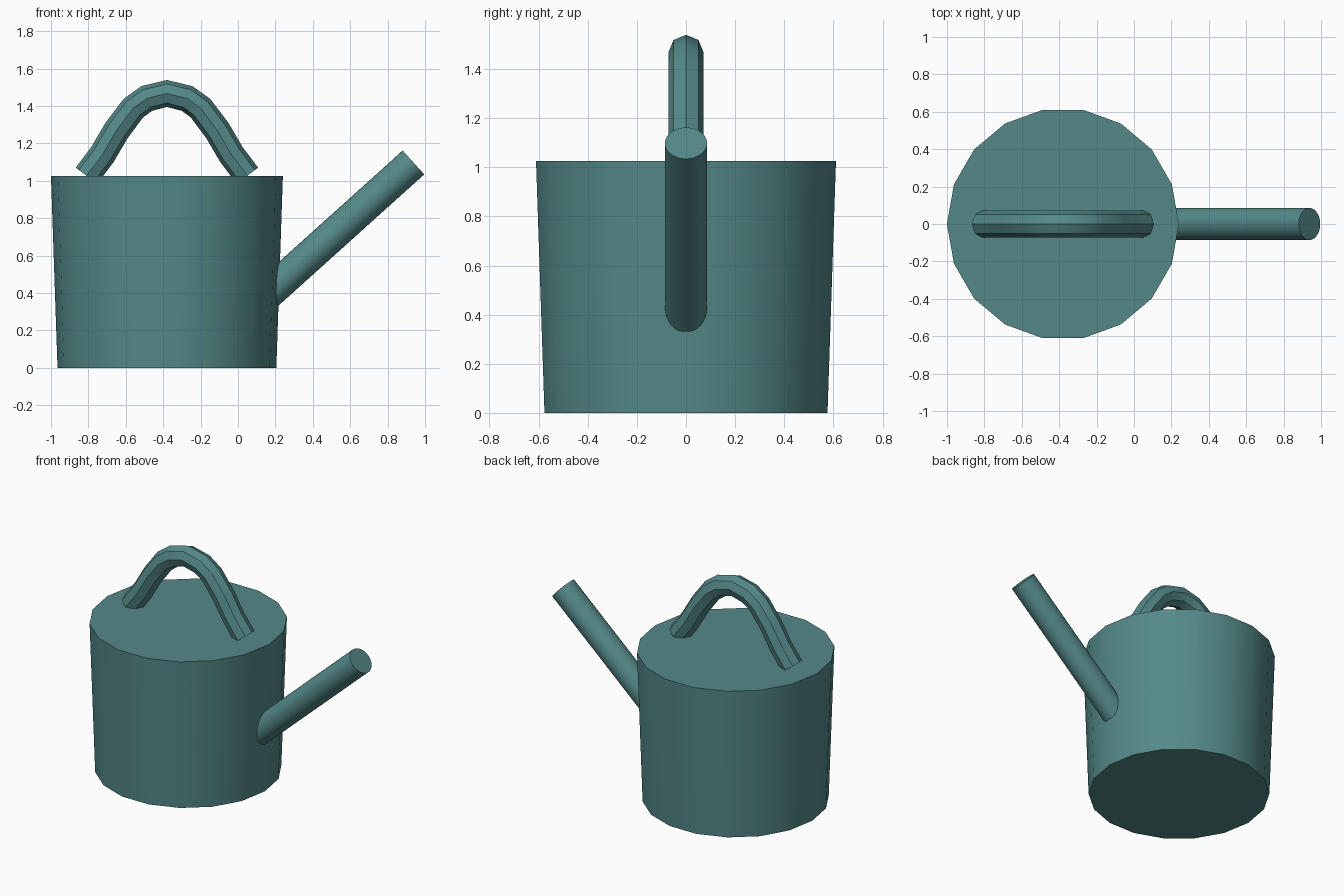
import bpy, bmesh
from math import sin, cos, pi, radians
from mathutils import Vector

cube = bpy.data.objects.get("Cube")
if cube:
    bpy.data.objects.remove(cube, do_unlink=True)

teal = bpy.data.materials.new("muted_teal")
teal.use_nodes = True
colour = (0.09, 0.25, 0.25, 1)
teal.diffuse_color = colour
teal.node_tree.nodes["Principled BSDF"].inputs["Base Color"].default_value = colour

MIDDLE = -0.38  # x of the can's axis


def tube(name, path, radii, sides):
    """Capped tube along a path in the xz plane, rings square to the path."""
    bm = bmesh.new()
    points = [Vector((x, 0, z)) for x, z in path]
    rings = []
    for i, (p, r) in enumerate(zip(points, radii)):
        before, after = points[max(i - 1, 0)], points[min(i + 1, len(points) - 1)]
        along = (after - before).normalized()
        up = Vector((-along.z, 0, along.x))
        rings.append([bm.verts.new(p + r * (cos(a) * up + sin(a) * Vector((0, 1, 0))))
                      for a in (2 * pi * k / sides for k in range(sides))])
    for low, high in zip(rings, rings[1:]):
        for k in range(sides):
            n = (k + 1) % sides
            bm.faces.new((low[k], low[n], high[n], high[k]))
    bm.faces.new(rings[0])
    bm.faces.new(rings[-1])
    bmesh.ops.recalc_face_normals(bm, faces=bm.faces)
    mesh = bpy.data.meshes.new(name)
    bm.to_mesh(mesh)
    bm.free()
    mesh.materials.append(teal)
    obj = bpy.data.objects.new(name, mesh)
    bpy.context.collection.objects.link(obj)
    bpy.ops.object.select_all(action="DESELECT")
    obj.select_set(True)
    bpy.context.view_layer.objects.active = obj
    bpy.ops.object.shade_smooth_by_angle(angle=radians(30))
    return obj


# Tapered can body with a closed lid
tube("can_body", [(MIDDLE, 0), (MIDDLE, 1.025)], [0.585, 0.62], 18)

# Straight slanted spout, rooted inside the body
tip = Vector((0.938, 1.098))
slope = Vector((cos(radians(42)), sin(radians(42))))
tube("spout", [tip - slope * 1.12, tip], [0.086] * 2, 32)

# Arched eight-sided handle, mirrored about the can's axis
half = [(-0.43, 1.027), (-0.345, 1.14), (-0.27, 1.268), (-0.18, 1.388), (-0.108, 1.44)]
arch = half + [(0, 1.467)] + [(-x, z) for x, z in reversed(half)]
tube("handle", [(MIDDLE + x, z) for x, z in arch], [0.072] * len(arch), 8)
